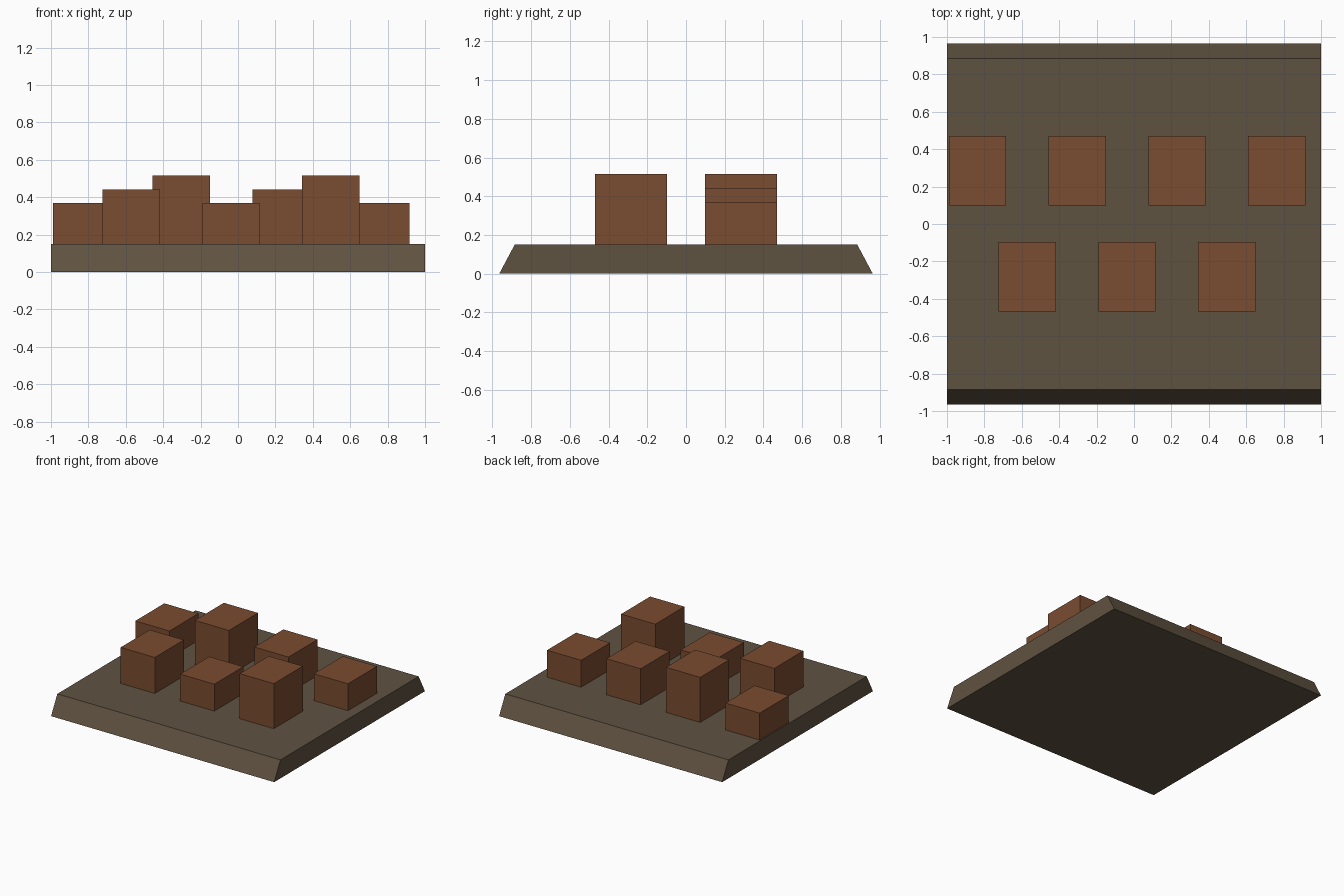
import bpy, bmesh

if "Cube" in bpy.data.objects:
    bpy.data.objects.remove(bpy.data.objects["Cube"])


def srgb(r, g, b):
    lin = [((c / 255 + 0.055) / 1.055) ** 2.4 for c in (r, g, b)]
    return (*lin, 1.0)


def material(name, colour):
    m = bpy.data.materials.new(name)
    m.diffuse_color = colour
    m.use_nodes = True
    m.node_tree.nodes["Principled BSDF"].inputs["Base Color"].default_value = m.diffuse_color
    return m


def prism(name, profile, x0, x1, mat):
    """Extrude a (y, z) profile along x."""
    bm = bmesh.new()
    face = bm.faces.new([bm.verts.new((x0, y, z)) for y, z in profile])
    ext = bmesh.ops.extrude_face_region(bm, geom=[face])
    moved = [v for v in ext["geom"] if isinstance(v, bmesh.types.BMVert)]
    bmesh.ops.translate(bm, vec=(x1 - x0, 0, 0), verts=moved)
    bmesh.ops.recalc_face_normals(bm, faces=bm.faces)
    mesh = bpy.data.meshes.new(name)
    bm.to_mesh(mesh)
    bm.free()
    mesh.materials.append(mat)
    ob = bpy.data.objects.new(name, mesh)
    bpy.context.collection.objects.link(ob)
    return ob


earth = material("earth brown", srgb(95, 82, 65))
rust = material("rust brown", srgb(122, 76, 49))

# Base slab with sloping front and back
TOP = 0.15
prism("base_slab", [(-0.965, 0), (0.965, 0), (0.885, TOP), (-0.885, TOP)], -1, 1, earth)

# Blocks zigzag between two rows, with heights cycling through three steps
for i in range(7):
    x = -0.837 + 0.2667 * i
    y = 0.285 if i % 2 == 0 else -0.283
    top = (0.368, 0.442, 0.515)[i % 3]
    prism(f"block_{i + 1}",
          [(y - 0.186, TOP), (y + 0.186, TOP), (y + 0.186, top), (y - 0.186, top)],
          x - 0.153, x + 0.153, rust)
